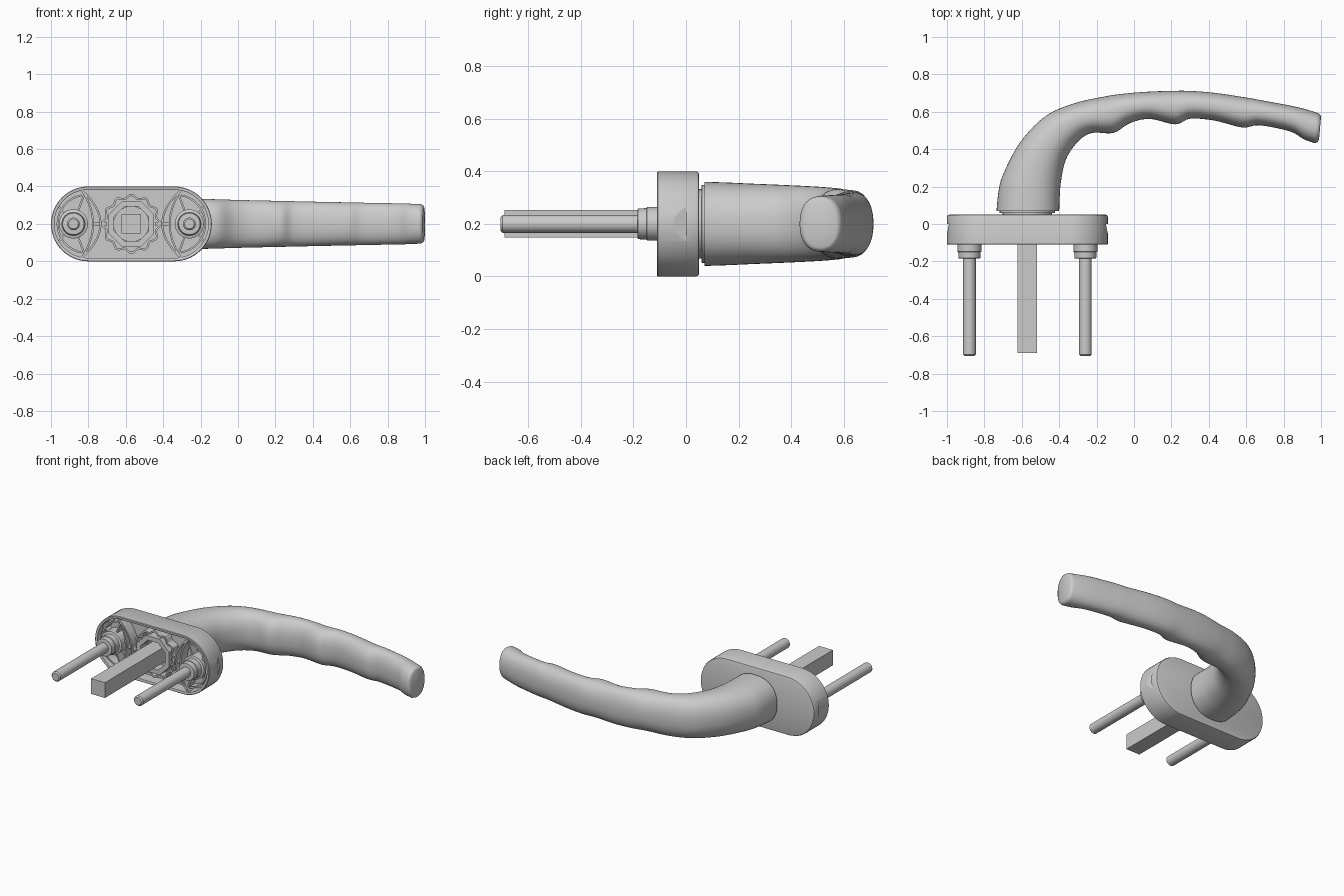
import bpy, bmesh
from math import sin, cos, pi, radians
from mathutils import Vector

if "Cube" in bpy.data.objects:
    bpy.data.objects.remove(bpy.data.objects["Cube"])

CX, CZ = -0.57, 0.2   # centre of the plate and the spindle


def smooth(ob, angle=35):
    bpy.ops.object.select_all(action='DESELECT')
    bpy.context.view_layer.objects.active = ob
    ob.select_set(True)
    bpy.ops.object.shade_smooth_by_angle(angle=radians(angle))


def loft(name, rings, cap=True, loop=False, angle=35):
    """Skin a list of equal rings of points."""
    bm = bmesh.new()
    vs = [[bm.verts.new(p) for p in r] for r in rings]
    n = len(vs[0])
    pairs = list(zip(vs, vs[1:])) + ([(vs[-1], vs[0])] if loop else [])
    for a, b in pairs:
        for i in range(n):
            j = (i + 1) % n
            bm.faces.new((a[i], a[j], b[j], b[i]))
    if cap and not loop:
        bm.faces.new(vs[0])
        bm.faces.new(vs[-1])
    bmesh.ops.recalc_face_normals(bm, faces=bm.faces)
    me = bpy.data.meshes.new(name)
    bm.to_mesh(me)
    bm.free()
    ob = bpy.data.objects.new(name, me)
    bpy.context.collection.objects.link(ob)
    smooth(ob, angle)
    return ob


def circle(x, r, y, n=32):
    return [(x + r * cos(2 * pi * i / n), y, CZ + r * sin(2 * pi * i / n)) for i in range(n)]


def turned(name, x, profile, n=32):
    return loft(name, [circle(x, r, y, n) for r, y in profile])


def stadium(inset, y, n=28):
    pts = []
    for k, side in enumerate((1, -1)):
        for i in range(n + 1):
            a = -pi / 2 + pi * i / n + k * pi
            pts.append((CX + side * 0.23 + (0.2 - inset) * cos(a), y, CZ + (0.2 - inset) * sin(a)))
    return pts


def rib(name, path, y0=-0.1, y1=-0.02, t=0.005):
    """Thin upright wall following a path in x and z."""
    p = [Vector(q) for q in path]
    left, right = [], []
    for i, q in enumerate(p):
        d = (p[min(i + 1, len(p) - 1)] - p[max(i - 1, 0)]).normalized()
        nrm = Vector((-d.y, d.x)) * t
        left.append(q + nrm)
        right.append(q - nrm)
    outline = left + right[::-1]
    return loft(name, [[(q.x, y, q.y) for q in outline] for y in (y0, y1)])


# Hollow base plate, open to the front
plate = loft("base_plate", [stadium(0.018, -0.03), stadium(0.018, -0.108), stadium(0.014, -0.11),
                            stadium(0.003, -0.11), stadium(0, -0.107), stadium(0, 0.038),
                            stadium(0.004, 0.047), stadium(0.012, 0.05)])

# Cutters: spindle opening and a shallow pry notch at each end
cutters = [turned("opening_cutter", CX, [(0.1, -0.2), (0.1, 0.03)], 8)]
for s in (1, -1):
    xo = CX + s * 0.43
    tri = [(xo, -0.05), (xo + s * 0.05, -0.05), (xo + s * 0.05, 0), (xo - s * 0.011, 0)]
    cutters.append(loft("notch_cutter", [[(x, y, z) for x, y in tri] for z in (0.1, 0.3)]))
for c in cutters:
    m = plate.modifiers.new("cut", 'BOOLEAN')
    m.operation, m.object, m.solver = 'DIFFERENCE', c, 'EXACT'
    bpy.context.view_layer.objects.active = plate
    bpy.ops.object.modifier_apply(modifier=m.name)
for c in cutters:
    bpy.data.objects.remove(c)
smooth(plate)

# Scalloped and eight-sided rings around the spindle


def polar(fn, y, n=96):
    return [(CX + fn(t) * cos(t), y, CZ + fn(t) * sin(t)) for t in (2 * pi * i / n for i in range(n))]


def scallop(t):
    return 0.152 + 0.009 * cos(12 * t)


def octagon(r):
    return lambda t: r / cos((t + pi / 8) % (pi / 4) - pi / 8)


for name, out, inn, y0 in (("scalloped_ring", scallop, lambda t: scallop(t) - 0.012, -0.085),
                           ("spindle_collar", octagon(0.122), octagon(0.092), -0.1)):
    loft(name, [polar(out, -0.02), polar(out, y0), polar(inn, y0), polar(inn, -0.02)], loop=True, angle=25)

# Square spindle
h = 0.052
loft("spindle", [[(CX + a * h, y, CZ + b * h) for a, b in ((-1, -1), (1, -1), (1, 1), (-1, 1))]
                 for y in (-0.69, 0.05)])

# Screws, collars and stiffening ribs, mirrored about the spindle
for s, side in ((-1, "left"), (1, "right")):
    sx = CX + s * 0.31
    turned(side + "_screw", sx, [(0.026, -0.705), (0.034, -0.697), (0.034, -0.05)])
    turned(side + "_screw_collar", sx, [(0.044, -0.185), (0.058, -0.183), (0.06, -0.15), (0.064, -0.148),
                                        (0.064, -0.11), (0.078, -0.105), (0.078, -0.02)])
    for k, bulge in enumerate((0.165, 0.205)):
        rib(f"{side}_arc_rib_{k}", [(CX + s * (bulge + (0.265 - bulge) * (i / 8) ** 2), CZ + 0.18 * i / 8)
                                    for i in range(-8, 9)])
    rib(side + "_end_rib", [(CX + s * (0.24 + 0.155 * cos(a)), CZ + 0.155 * sin(a))
                            for a in (radians(-80 + 10 * i) for i in range(17))], -0.09)
    for deg in (-110, -50, 50, 110):
        a = radians(deg)
        reach = 0.13 if abs(deg) < 90 else 0.17
        rib(side + "_boss_rib", [(sx + s * r * cos(a), CZ + r * sin(a)) for r in (0.07, reach)], -0.085)
    rib(side + "_centre_rib", [(CX + s * 0.13, CZ), (CX + s * 0.205, CZ)], -0.085, t=0.01)

# Neck between plate and lever
turned("neck", CX, [(0.132, 0.03), (0.132, 0.058), (0.148, 0.06), (0.148, 0.09)], 48)

# Lever stations: outer x, y, inner x, y, half height
stations = [
    (-0.735, 0.07, -0.40, 0.07, 0.16), (-0.725, 0.17, -0.397, 0.15, 0.157),
    (-0.70, 0.265, -0.39, 0.23, 0.153), (-0.61, 0.435, -0.364, 0.345, 0.147),
    (-0.476, 0.575, -0.30, 0.44, 0.141), (-0.32, 0.645, -0.225, 0.487, 0.136),
    (-0.15, 0.683, -0.11, 0.487, 0.132), (-0.05, 0.697, -0.02, 0.54, 0.129),
    (0.07, 0.707, 0.085, 0.562, 0.126), (0.21, 0.712, 0.22, 0.533, 0.123),
    (0.31, 0.711, 0.30, 0.563, 0.121), (0.44, 0.70, 0.43, 0.553, 0.118),
    (0.60, 0.676, 0.58, 0.516, 0.115), (0.69, 0.66, 0.67, 0.528, 0.113),
    (0.85, 0.63, 0.834, 0.495, 0.11), (0.93, 0.61, 0.91, 0.452, 0.108),
    (0.985, 0.592, 0.968, 0.432, 0.105)]


def spline(rows, steps):
    out = []
    for i in range(len(rows) - 1):
        a, b, c, d = (rows[min(max(i + k, 0), len(rows) - 1)] for k in (-1, 0, 1, 2))
        for j in range(steps):
            t = j / steps
            out.append([0.5 * (2 * q + (r - p) * t + (2 * p - 5 * q + 4 * r - s) * t * t
                               + (3 * q - p - 3 * r + s) * t ** 3) for p, q, r, s in zip(a, b, c, d)])
    return out + [list(rows[-1])]


def section(st, n=48):
    ox, oy, ix, iy, hw = st
    mid, half = Vector(((ox + ix) / 2, (oy + iy) / 2)), Vector(((ox - ix) / 2, (oy - iy) / 2))
    pts = []
    for i in range(n):
        a = 2 * pi * i / n
        u, v = cos(a), sin(a)
        e = 0.88   # slightly squared oval
        u, v = (abs(u) ** e) * (1 if u > 0 else -1), (abs(v) ** e) * (1 if v > 0 else -1)
        p = mid + half * u
        pts.append((p.x, p.y, CZ + hw * v))
    return pts


# Lever with finger grips and a softly rounded tip
rows = spline(stations, 5) + [(0.996, 0.583, 0.981, 0.437, 0.1), (1.0, 0.572, 0.989, 0.45, 0.09)]
loft("lever", [section(r) for r in rows], angle=50)
